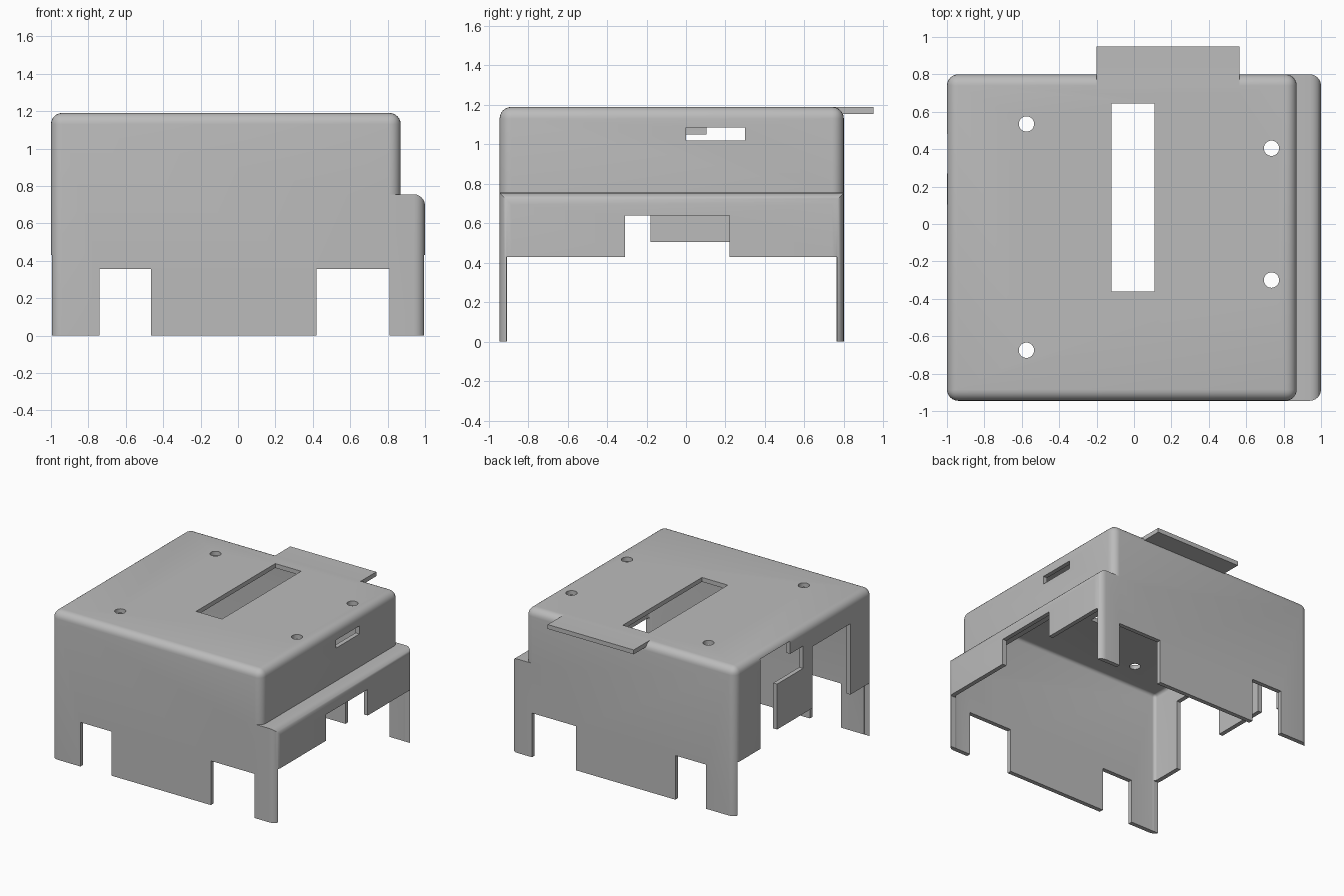
import bpy, bmesh

default_cube = bpy.data.objects.get("Cube")
if default_cube:
    bpy.data.objects.remove(default_cube, do_unlink=True)

grey = bpy.data.materials.new("plain grey")
grey.use_nodes = True
grey.diffuse_color = (0.5, 0.5, 0.5, 1)
grey.node_tree.nodes["Principled BSDF"].inputs["Base Color"].default_value = (0.5, 0.5, 0.5, 1)

WALL = 0.035
FRONT, BACK = -0.945, 0.80


def make_object(name, bm):
    bmesh.ops.recalc_face_normals(bm, faces=bm.faces[:])
    mesh = bpy.data.meshes.new(name)
    bm.to_mesh(mesh)
    bm.free()
    mesh.materials.append(grey)
    obj = bpy.data.objects.new(name, mesh)
    bpy.context.collection.objects.link(obj)
    return obj


def box(name, xs, ys, zs, radius=0, rounded=None):
    """Box between limits; edges whose midpoint passes the rule are rounded."""
    bm = bmesh.new()
    bmesh.ops.create_cube(bm, size=1)
    for v in bm.verts:
        v.co = [lim[0] if c < 0 else lim[1] for c, lim in zip(v.co, (xs, ys, zs))]
    if radius:
        edges = [e for e in bm.edges if rounded((e.verts[0].co + e.verts[1].co) / 2)]
        bmesh.ops.bevel(bm, geom=edges, offset=radius, segments=6,
                        profile=0.5, affect='EDGES')
    return make_object(name, bm)


def cylinder(name, x, y, z, radius, depth):
    bm = bmesh.new()
    bmesh.ops.create_cone(bm, cap_ends=True, segments=32, radius1=radius,
                          radius2=radius, depth=depth)
    bmesh.ops.translate(bm, verts=bm.verts, vec=(x, y, z))
    return make_object(name, bm)


def combine(target, other, operation):
    mod = target.modifiers.new("combine", 'BOOLEAN')
    mod.operation = operation
    mod.solver = 'EXACT'
    mod.object = other
    bpy.context.view_layer.objects.active = target
    bpy.ops.object.modifier_apply(modifier=mod.name)
    bpy.data.objects.remove(other, do_unlink=True)


def stepped_body(name, inset, bottom, radius):
    """Tall box with a lower step along its left side, inset on all sides."""
    ys = (FRONT + inset, BACK - inset)
    top, step_top = 1.19 - inset, 0.755 - inset
    body = box(name, (-1 + inset, 0.87 - inset), ys, (bottom, top),
               radius, lambda m: m.z > bottom + 0.01)
    side = 1 - inset
    step = box("step", (0.6, side), ys, (bottom, step_top),
               radius, lambda m: m.x > side - 0.01 and m.z > bottom + 0.01)
    combine(body, step, 'UNION')
    return body


# Hollow cover with the ledge-shaped side
cover = stepped_body("cover", 0, 0, 0.06)
combine(cover, stepped_body("hollow", WALL, -0.1, 0.025), 'DIFFERENCE')

inner_y = (FRONT + WALL, BACK - WALL)
left_x, right_x = (0.95, 1.1), (-1.1, -0.95)
through_y = (-1.2, 1.2)
cuts = [
    # leg notches through front and back
    ((-0.74, -0.465), through_y, (-0.1, 0.355)),
    ((0.42, 0.81), through_y, (-0.1, 0.355)),
    # left side: open bottom, taller notch, slot in the upper wall
    (left_x, inner_y, (-0.1, 0.43)),
    (left_x, (-0.31, 0.22), (-0.1, 0.64)),
    ((0.8, 0.95), (0, 0.3), (1.02, 1.085)),
    # right side: open bottom and stepped opening
    (right_x, inner_y, (-0.1, 0.43)),
    (right_x, (-0.66, -0.12), (-0.1, 1.0)),
    (right_x, (-0.13, 0.48), (-0.1, 1.05)),
    (right_x, (0.105, 0.48), (-0.1, 1.15)),
    # long window in the roof
    ((-0.12, 0.11), (-0.36, 0.645), (1.05, 1.3)),
]
for xs, ys, zs in cuts:
    combine(cover, box("cutter", xs, ys, zs), 'DIFFERENCE')

# Screw holes in the roof
for x, y in ((-0.575, 0.535), (-0.575, -0.675), (0.735, 0.405), (0.735, -0.30)):
    combine(cover, cylinder("hole", x, y, 1.2, 0.041, 0.3), 'DIFFERENCE')

# Tab past the back of the roof
combine(cover, box("tab", (-0.2, 0.565), (0.70, 0.95), (1.155, 1.19)), 'UNION')

# Hooked flap hanging in the right opening
flap_x = (-1, -1 + WALL)
combine(cover, box("flap_neck", flap_x, (-0.18, -0.06), (0.505, 1.08)), 'UNION')
combine(cover, box("flap_plate", flap_x, (-0.18, 0.27), (0.505, 0.87)), 'UNION')

# Smooth rounded edges, keep the cut edges sharp
for obj in bpy.context.selected_objects:
    obj.select_set(False)
cover.select_set(True)
bpy.context.view_layer.objects.active = cover
bpy.ops.object.shade_smooth_by_angle(angle=0.6)
